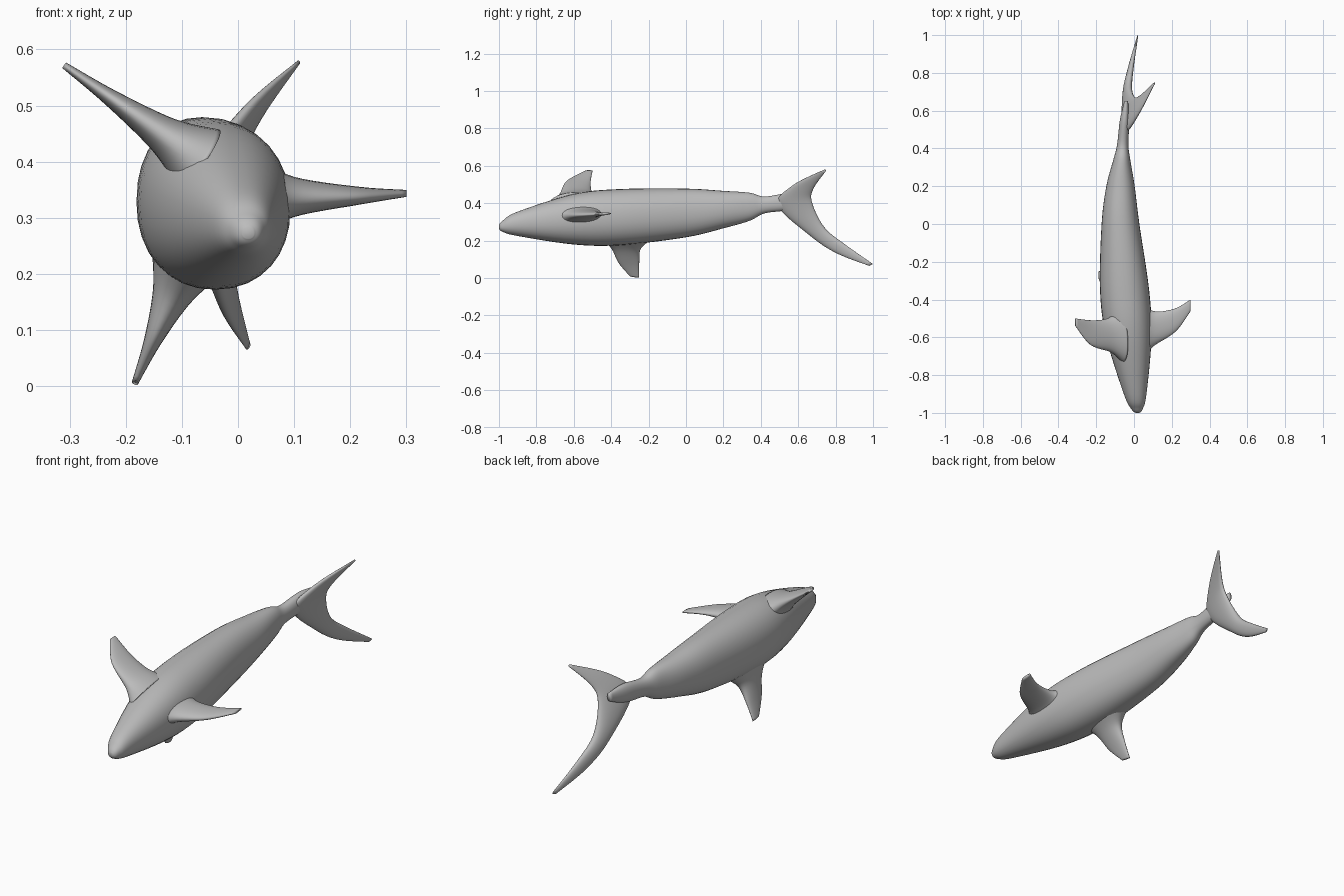
import bpy
import bmesh
from math import sin, cos, pi, copysign
from mathutils import Vector

cube = bpy.data.objects.get("Cube")
if cube:
    bpy.data.objects.remove(cube)

skin = bpy.data.materials.new("grey skin")
skin.use_nodes = True
grey = (0.5, 0.5, 0.5, 1)
skin.diffuse_color = grey
skin.node_tree.nodes["Principled BSDF"].inputs["Base Color"].default_value = grey


def spline(before, start, end, after, t):
    """Smooth curve from start to end, steered by its neighbours."""
    leave = (end - before) / 2
    arrive = (after - start) / 2
    straight = start.lerp(end, t * t * (3 - 2 * t))
    return straight + leave * t * (1 - t) ** 2 - arrive * t * t * (1 - t)


def rounded(value, squareness):
    """Push a sine or cosine outward for a slightly boxy ring."""
    return copysign(abs(value) ** squareness, value)


def loft(name, sections, sides=32, steps=6, squareness=0.92):
    """Skin smooth rings given as (centre, half width, half height) vectors."""
    padded = [sections[0], *sections, sections[-1]]
    rings = []
    for group in zip(padded, padded[1:], padded[2:], padded[3:]):
        for step in range(steps):
            rings.append([spline(*vectors, step / steps) for vectors in zip(*group)])
    rings.append(sections[-1])

    bm = bmesh.new()
    loops = []
    for centre, width, height in rings:
        loop = []
        for side in range(sides):
            angle = 2 * pi * side / sides
            offset = (width * rounded(cos(angle), squareness)
                      + height * rounded(sin(angle), squareness))
            loop.append(bm.verts.new(centre + offset))
        loops.append(loop)
    for near, far in zip(loops, loops[1:]):
        for side in range(sides):
            following = (side + 1) % sides
            bm.faces.new((near[side], near[following], far[following], far[side]))
    bm.faces.new(loops[0])
    bm.faces.new(loops[-1])
    bmesh.ops.recalc_face_normals(bm, faces=bm.faces)
    for face in bm.faces:
        face.smooth = True

    mesh = bpy.data.meshes.new(name)
    bm.to_mesh(mesh)
    bm.free()
    mesh.materials.append(skin)
    obj = bpy.data.objects.new(name, mesh)
    bpy.context.collection.objects.link(obj)


def fin(name, outline, place, thickness):
    """Blade from a flat outline of (leading, trailing) points set in space by place."""
    edges = [(place(*lead), place(*trail)) for lead, trail in outline]
    middles = [lead.lerp(trail, 0.5) for lead, trail in edges]
    last = len(edges) - 1
    sections = []
    for i, (lead, trail) in enumerate(edges):
        span = middles[min(i + 1, last)] - middles[max(i - 1, 0)]
        chord = (trail - lead) / 2
        normal = chord.cross(span).normalized()
        sections.append((middles[i], chord, normal * thickness(i / last)))
    loft(name, sections)


def flared(along):
    """Half thickness that swells at the root to blend into the body."""
    return 0.02 - 0.014 * along + 0.045 * (1 - along) ** 2


def spindle(along):
    """Half thickness that is greatest midway and thin at both tips."""
    return 0.003 + 0.02 * sin(pi * along)


def spine(y):
    """Curved centre line, sideways bent and drooping at the nose."""
    x = 0.08 * abs(y - 0.1) ** 1.5 - 0.074
    z = 0.348 + 0.08 * y + 0.05 * y ** 2 + 0.045 * y ** 5
    return Vector((x, y, z))


# Body: station along the spine, half width, half height
girths = [
    (-1, 0.01, 0.01),
    (-0.98, 0.03, 0.03),
    (-0.9, 0.06, 0.065),
    (-0.6, 0.12, 0.135),
    (-0.35, 0.13, 0.15),
    (0, 0.1, 0.13),
    (0.2, 0.075, 0.1),
    (0.34, 0.045, 0.075),
    (0.42, 0.03, 0.045),
    (0.55, 0.025, 0.045),
    (0.65, 0.01, 0.02),
]
loft("body", [(spine(y), Vector((width, 0, 0)), Vector((0, 0, height)))
              for y, width, height in girths])

# Right flipper, raised by the roll of the body
fin("right_flipper",
    [((-0.06, -0.73), (-0.08, -0.46)),
     ((-0.12, -0.68), (-0.14, -0.5)),
     ((-0.23, -0.64), (-0.22, -0.51)),
     ((-0.31, -0.54), (-0.31, -0.5))],
    lambda x, y: Vector((x, y, 0.355 - 0.7 * x)), flared)

# Left flipper, held nearly level
fin("left_flipper",
    [((0.05, -0.72), (0.04, -0.4)),
     ((0.1, -0.65), (0.1, -0.46)),
     ((0.22, -0.57), (0.21, -0.45)),
     ((0.3, -0.46), (0.3, -0.4))],
    lambda x, y: Vector((x, y, 0.365 + 0.05 * y)), flared)

# Back fin, pointing down because the body is rolled over
fin("back_fin",
    [((-0.46, 0.22), (-0.17, 0.22)),
     ((-0.4, 0.16), (-0.24, 0.16)),
     ((-0.36, 0.08), (-0.25, 0.08)),
     ((-0.3, 0.01), (-0.25, 0.003))],
    lambda y, z: Vector((0.42 * z - 0.186, y, z)), flared)

# Forked tail, from the long lower tip to the short upper tip
fin("tail_flukes",
    [((0.98, 0.065), (1, 0.075)),
     ((0.8, 0.135), (0.85, 0.18)),
     ((0.66, 0.23), (0.74, 0.27)),
     ((0.49, 0.39), (0.675, 0.4)),
     ((0.57, 0.495), (0.68, 0.475)),
     ((0.74, 0.58), (0.75, 0.575))],
    lambda y, z: Vector((0.25 * y + 0.6 * z ** 2.5 - 0.23, y, z)), spindle)
